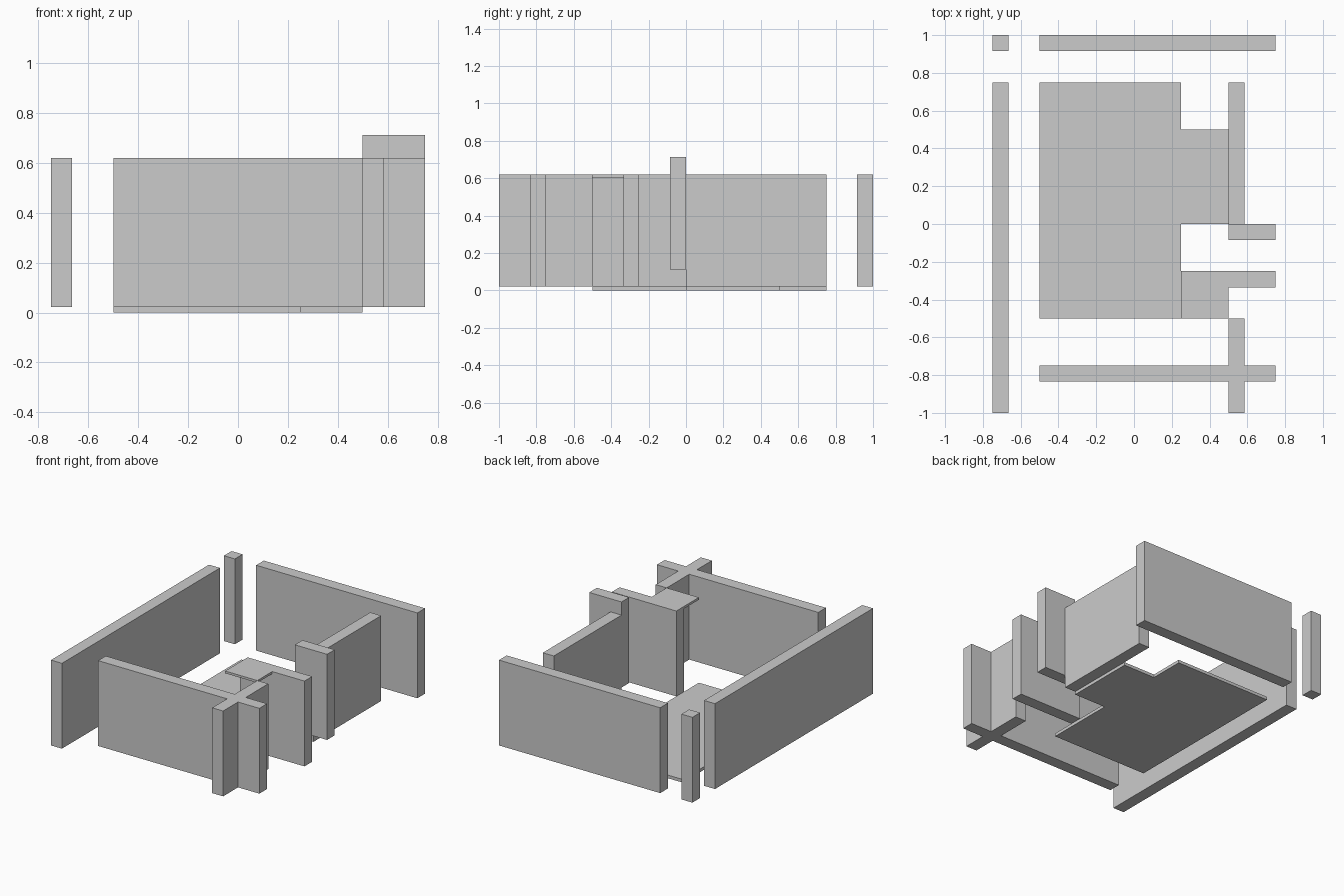
import bpy, bmesh

if "Cube" in bpy.data.objects:
    bpy.data.objects.remove(bpy.data.objects["Cube"])

T = 0.085            # wall thickness
Z0, Z1 = 0.022, 0.62  # wall bottom and top


def slab(name, outline, z0, z1):
    """Extrude a flat outline (counter-clockwise) from z0 up to z1."""
    bm = bmesh.new()
    face = bm.faces.new([bm.verts.new((x, y, z0)) for x, y in outline])
    ext = bmesh.ops.extrude_face_region(bm, geom=[face], use_keep_orig=True)
    top = [v for v in ext["geom"] if isinstance(v, bmesh.types.BMVert)]
    bmesh.ops.translate(bm, verts=top, vec=(0, 0, z1 - z0))
    bmesh.ops.recalc_face_normals(bm, faces=bm.faces)
    me = bpy.data.meshes.new(name)
    bm.to_mesh(me)
    bm.free()
    ob = bpy.data.objects.new(name, me)
    bpy.context.collection.objects.link(ob)
    return ob


def box(name, x0, x1, y0, y1, z0=Z0, z1=Z1):
    return slab(name, [(x0, y0), (x1, y0), (x1, y1), (x0, y1)], z0, z1)


# Floor with a side bay
slab("floor", [(-0.5, -0.5), (0.25, -0.5), (0.25, 0), (0.5, 0),
               (0.5, 0.5), (0.25, 0.5), (0.25, 0.75), (-0.5, 0.75)], 0, Z0)

# Small ceiling tile, flush with the wall tops
box("ceiling_tile", 0.25, 0.5, -0.5, -0.25, 0.604, Z1)

# Outer walls and corner post
box("left_wall", -0.75, -0.75 + T, -1, 0.75)
box("corner_post", -0.75, -0.75 + T, 1 - T, 1)
box("back_wall", -0.5, 0.75, 1 - T, 1)
box("right_wall", 0.5, 0.5 + T, 0, 0.75)

# Front wall and its crossing wall joined as one plus-shaped outline
fy0, fy1, cx0, cx1 = -0.75 - T, -0.75, 0.5, 0.5 + T
slab("front_cross_wall", [
    (-0.5, fy0), (cx0, fy0), (cx0, -1), (cx1, -1), (cx1, fy0), (0.75, fy0),
    (0.75, fy1), (cx1, fy1), (cx1, -0.5), (cx0, -0.5), (cx0, fy1), (-0.5, fy1)],
    Z0, Z1)

# Entrance walls, one of them raised
box("entrance_wall", 0.25, 0.75, -0.25 - T, -0.25)
box("raised_wall", 0.5, 0.75, -T, 0, 0.112, 0.712)
